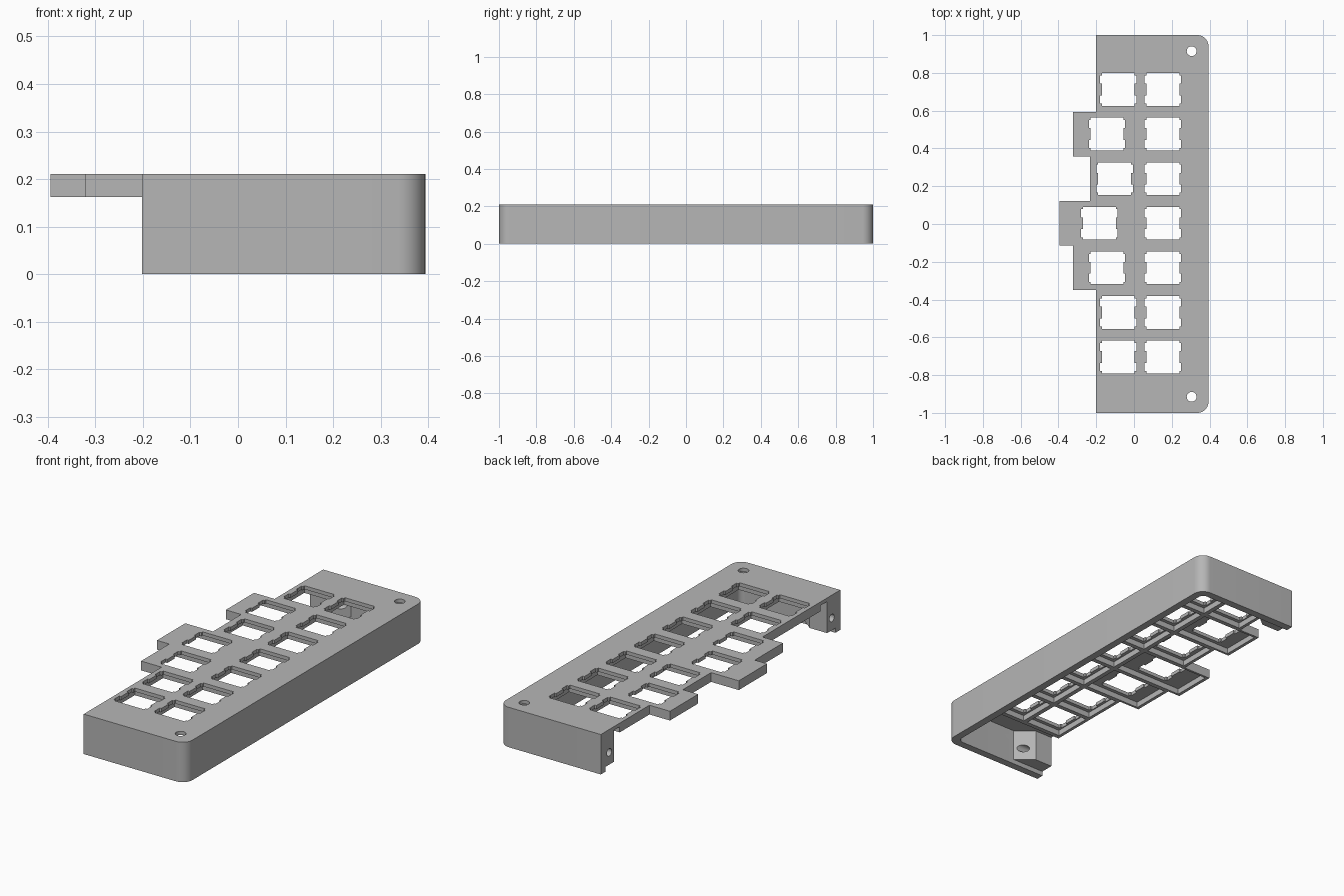
import bpy, bmesh, math
from mathutils import Matrix

if "Cube" in bpy.data.objects:
    bpy.data.objects.remove(bpy.data.objects["Cube"])

TOP, PLATE, RIB = 0.211, 0.192, 0.162   # top face, plate underside, rib underside
PITCH, COL_R = 0.236, 0.153
LEFT_X = [-0.083, -0.143, -0.103, -0.183, -0.143, -0.083, -0.083]
EDGE_X = [-0.202, -0.322, -0.232, -0.394, -0.322, -0.202, -0.202]
ROW_Y = [0.712 - PITCH * i for i in range(7)]

mat = bpy.data.materials.new("case_grey")
mat.diffuse_color = (0.47, 0.47, 0.47, 1)
mat.use_nodes = True
mat.node_tree.nodes["Principled BSDF"].inputs["Base Color"].default_value = mat.diffuse_color


def prisms(name, shapes):
    """One object from many (outline, z0, z1) prisms."""
    bm = bmesh.new()
    for pts, z0, z1 in shapes:
        lo = [bm.verts.new((x, y, z0)) for x, y in pts]
        hi = [bm.verts.new((x, y, z1)) for x, y in pts]
        bm.faces.new(lo)
        bm.faces.new(hi)
        for i in range(len(pts)):
            j = (i + 1) % len(pts)
            bm.faces.new((lo[i], lo[j], hi[j], hi[i]))
    bmesh.ops.recalc_face_normals(bm, faces=bm.faces)
    me = bpy.data.meshes.new(name)
    bm.to_mesh(me)
    bm.free()
    me.materials.append(mat)
    ob = bpy.data.objects.new(name, me)
    bpy.context.collection.objects.link(ob)
    return ob


def cut(ob, cutter):
    bpy.context.view_layer.objects.active = ob
    m = ob.modifiers.new("cut", 'BOOLEAN')
    m.operation, m.solver, m.object = 'DIFFERENCE', 'EXACT', cutter
    bpy.ops.object.modifier_apply(modifier=m.name)
    bpy.data.objects.remove(cutter)


def arc(cx, cy, r, a0, a1, n=10):
    return [(cx + r * math.cos(math.radians(a0 + (a1 - a0) * i / n)),
             cy + r * math.sin(math.radians(a0 + (a1 - a0) * i / n))) for i in range(n + 1)]


def right_side(x, y, r):
    """Right-hand edge with two rounded corners, bottom to top."""
    return arc(x - r, -y + r, r, -90, 0) + arc(x - r, y - r, r, 0, 90)


def rect(x0, x1, y0, y1):
    return [(x0, y0), (x1, y0), (x1, y1), (x0, y1)]


def switch_hole(cx, cy):
    """Square opening with two clip notches on each side."""
    h, w, a, b = 0.0868, 0.0965, 0.031, 0.0745
    q = [(h, -h), (h, -b), (w, -b), (w, -a), (h, -a), (h, a), (w, a), (w, b), (h, b), (h, h)]
    return [(cx + x, cy + y) for x, y in q] + [(cx - x, cy - y) for x, y in q]


# Case: stepped outline, left edge follows the key stagger
steps = []
for i, x in enumerate(EDGE_X):
    y0 = 1.0 if i == 0 else ROW_Y[i] + PITCH / 2
    y1 = -1.0 if i == 6 else ROW_Y[i] - PITCH / 2
    if steps and steps[-1][0] == x:
        steps[-1] = (x, y1)
    else:
        steps += [(x, y0), (x, y1)]
case = prisms("keyboard_case", [(right_side(0.394, 1.0, 0.058) + steps, 0, TOP)])

# Hollow underside
cut(case, prisms("cavity", [(right_side(0.354, 0.96, 0.03) + [(-0.6, 0.96), (-0.6, -0.96)], -0.1, RIB)]))

# Thin plate strip around the key ribs
yt, yb = ROW_Y[0] + 0.13, ROW_Y[6] - 0.13
cut(case, prisms("strip", [(right_side(0.354, 0.96, 0.03) +
    [(-0.6, 0.96), (-0.6, yt), (0.283, yt), (0.283, yb), (-0.6, yb), (-0.6, -0.96)], 0.1, PLATE)]))

# Pockets under each key
rib = 0.012
mid = COL_R - PITCH / 2
pockets = []
for y, e in zip(ROW_Y, EDGE_X):
    y0, y1 = y - PITCH / 2 + rib, y + PITCH / 2 - rib
    pockets += [(rect(mid + rib, 0.271 - rib, y0, y1), 0.1, PLATE),
                (rect(e + 0.017, mid - rib, y0, y1), 0.1, PLATE)]
cut(case, prisms("pockets", pockets))

# Switch openings and corner screw holes
holes = [(switch_hole(x, y), 0.1, 0.3) for y, lx in zip(ROW_Y, LEFT_X) for x in (COL_R, lx)]
holes += [(arc(0.305, s * 0.915, 0.026, 0, 345, 23), 0.1, 0.3) for s in (1, -1)]
cut(case, prisms("openings", holes))

# Joining bosses inside the end walls, drilled sideways
objs = [case]
for name, s in (("back_boss", 1), ("front_boss", -1)):
    boss = prisms(name, [([(-0.202, s * 0.962), (-0.202, s * 0.89), (-0.10, s * 0.89),
                           (-0.01, s * 0.962)], 0.025, PLATE + 0.002)])
    drill = prisms("drill", [(arc(0, 0, 0.02, 0, 345, 23), -0.3, 0.3)])
    drill.data.transform(Matrix.Translation((-0.1, s * 0.93, 0.09)) @ Matrix.Rotation(math.pi / 2, 4, 'Y'))
    cut(boss, drill)
    objs.append(boss)

# Smooth rounded corners and holes, keep hard edges
for o in bpy.context.scene.objects:
    o.select_set(o in objs)
bpy.context.view_layer.objects.active = case
bpy.ops.object.shade_smooth_by_angle(angle=math.radians(30))
